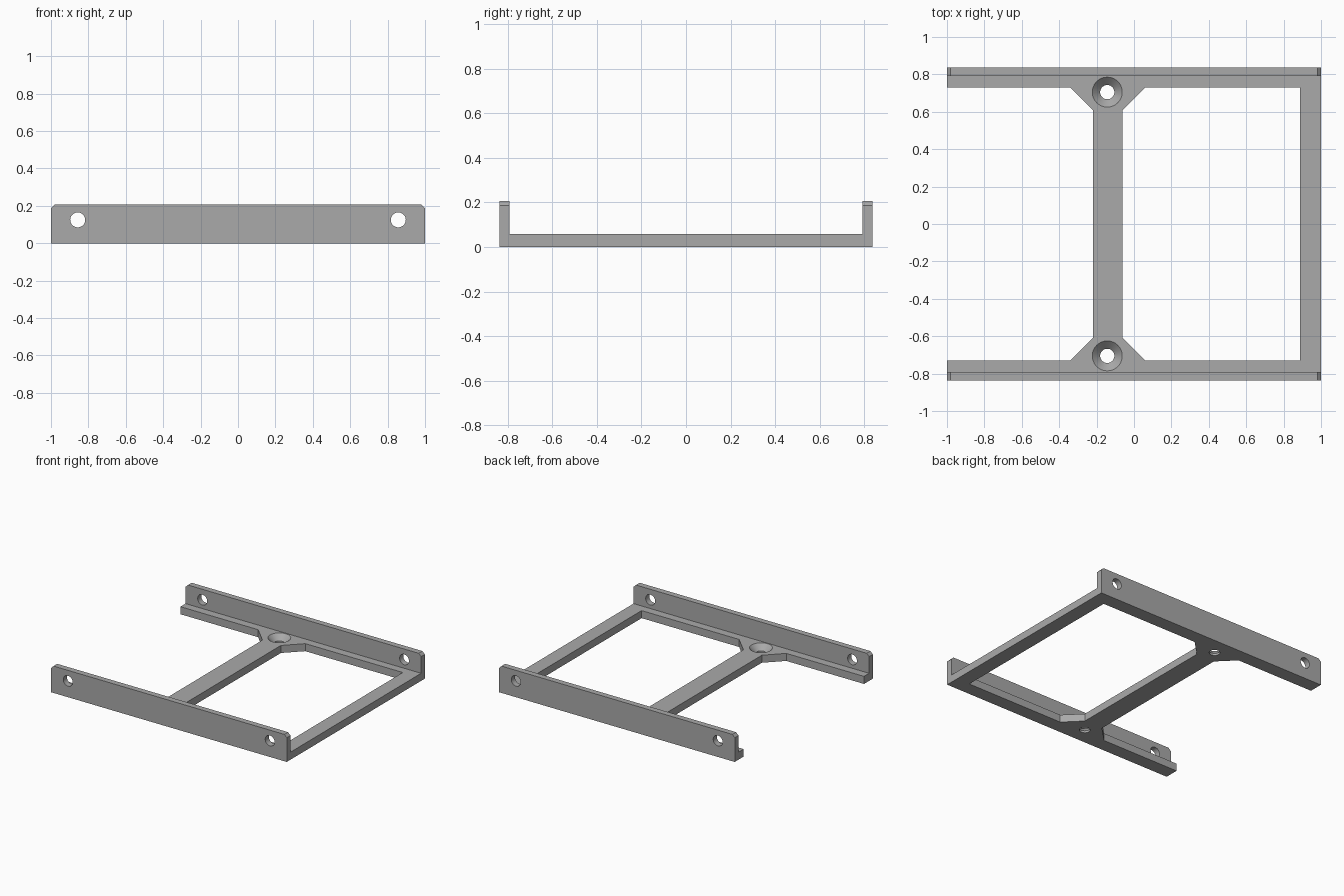
import bpy, bmesh
from math import radians
from mathutils import Matrix, Vector

cube = bpy.data.objects.get("Cube")
if cube:
    bpy.data.objects.remove(cube, do_unlink=True)

# Main dimensions
LENGTH, HALF_W, HEIGHT = 1.0, 0.837, 0.206
FLOOR, WALL_IN, RAIL_IN = 0.058, 0.792, 0.73
SPINE_X, SPINE_HALF, GUSSET = -0.14, 0.078, 0.122
SCREW_Y, BIG_R, SMALL_R = 0.705, 0.08, 0.038

grey = bpy.data.materials.new("plain grey")
grey.use_nodes = True
colour = (0.4, 0.4, 0.4, 1)
grey.diffuse_color = colour
grey.node_tree.nodes["Principled BSDF"].inputs["Base Color"].default_value = colour


def finish(name, bm):
    bmesh.ops.recalc_face_normals(bm, faces=bm.faces)
    mesh = bpy.data.meshes.new(name)
    bm.to_mesh(mesh)
    bm.free()
    mesh.materials.append(grey)
    obj = bpy.data.objects.new(name, mesh)
    bpy.context.collection.objects.link(obj)
    return obj


def prism(points, direction):
    """Extrude a flat outline along a vector."""
    bm = bmesh.new()
    face = bm.faces.new([bm.verts.new(p) for p in points])
    ext = bmesh.ops.extrude_face_region(bm, geom=[face])
    moved = [v for v in ext["geom"] if isinstance(v, bmesh.types.BMVert)]
    bmesh.ops.translate(bm, verts=moved, vec=direction)
    return bm


def cone(name, r1, r2, depth, matrix):
    bm = bmesh.new()
    bmesh.ops.create_cone(bm, cap_ends=True, segments=48, radius1=r1,
                          radius2=r2, depth=depth, matrix=matrix)
    return finish(name, bm)


# Channel: floor with two upright side walls
half = [(HALF_W, 0), (HALF_W, HEIGHT), (WALL_IN, HEIGHT), (WALL_IN, FLOOR)]
profile = half + [(-y, z) for y, z in reversed(half)]
bm = prism([(-LENGTH, y, z) for y, z in profile], Vector((2 * LENGTH, 0, 0)))

# Clipped upper corners of the walls
corners = [e for e in bm.edges
           if all(v.co.z > HEIGHT - 0.01 for v in e.verts)
           and abs(e.verts[0].co.x - e.verts[1].co.x) < 0.01]
bmesh.ops.bevel(bm, geom=corners, offset=0.02, segments=1, affect='EDGES')
frame = finish("bracket_frame", bm)

# Openings either side of the spine, leaving gussets at its ends
cutters = []
for name, side, end in (("front_opening", 1, 0.888), ("open_end", -1, -1.2)):
    near = SPINE_X + side * SPINE_HALF
    flare = near + side * GUSSET
    top = [(near, RAIL_IN - GUSSET), (flare, RAIL_IN), (end, RAIL_IN)]
    outline = top + [(x, -y) for x, y in reversed(top)]
    cutters.append(finish(name, prism([(x, y, -0.1) for x, y in outline],
                                      Vector((0, 0, 0.5)))))

# Countersunk screw holes in the floor
sink = BIG_R - SMALL_R
for s in (-1, 1):
    at = Vector((SPINE_X - 0.003, s * SCREW_Y, 0))
    cutters.append(cone("screw_hole", SMALL_R, SMALL_R, 0.4, Matrix.Translation(at)))
    extra = 0.004
    at.z = FLOOR + extra - (sink + extra) / 2
    cutters.append(cone("countersink", SMALL_R, BIG_R + extra, sink + extra,
                        Matrix.Translation(at)))

# Cross holes through both walls
for x in (-0.857, 0.857):
    turn = Matrix.Translation((x, 0, 0.125)) @ Matrix.Rotation(radians(90), 4, 'X')
    cutters.append(cone("wall_hole", 0.04, 0.04, 3, turn))

bpy.ops.object.select_all(action='DESELECT')
frame.select_set(True)
bpy.context.view_layer.objects.active = frame
for c in cutters:
    c.hide_render = True
    mod = frame.modifiers.new(c.name, 'BOOLEAN')
    mod.operation = 'DIFFERENCE'
    mod.solver = 'EXACT'
    mod.object = c
    bpy.ops.object.modifier_apply(modifier=mod.name)
    bpy.data.objects.remove(c, do_unlink=True)

bpy.ops.object.shade_smooth_by_angle(angle=radians(25))
